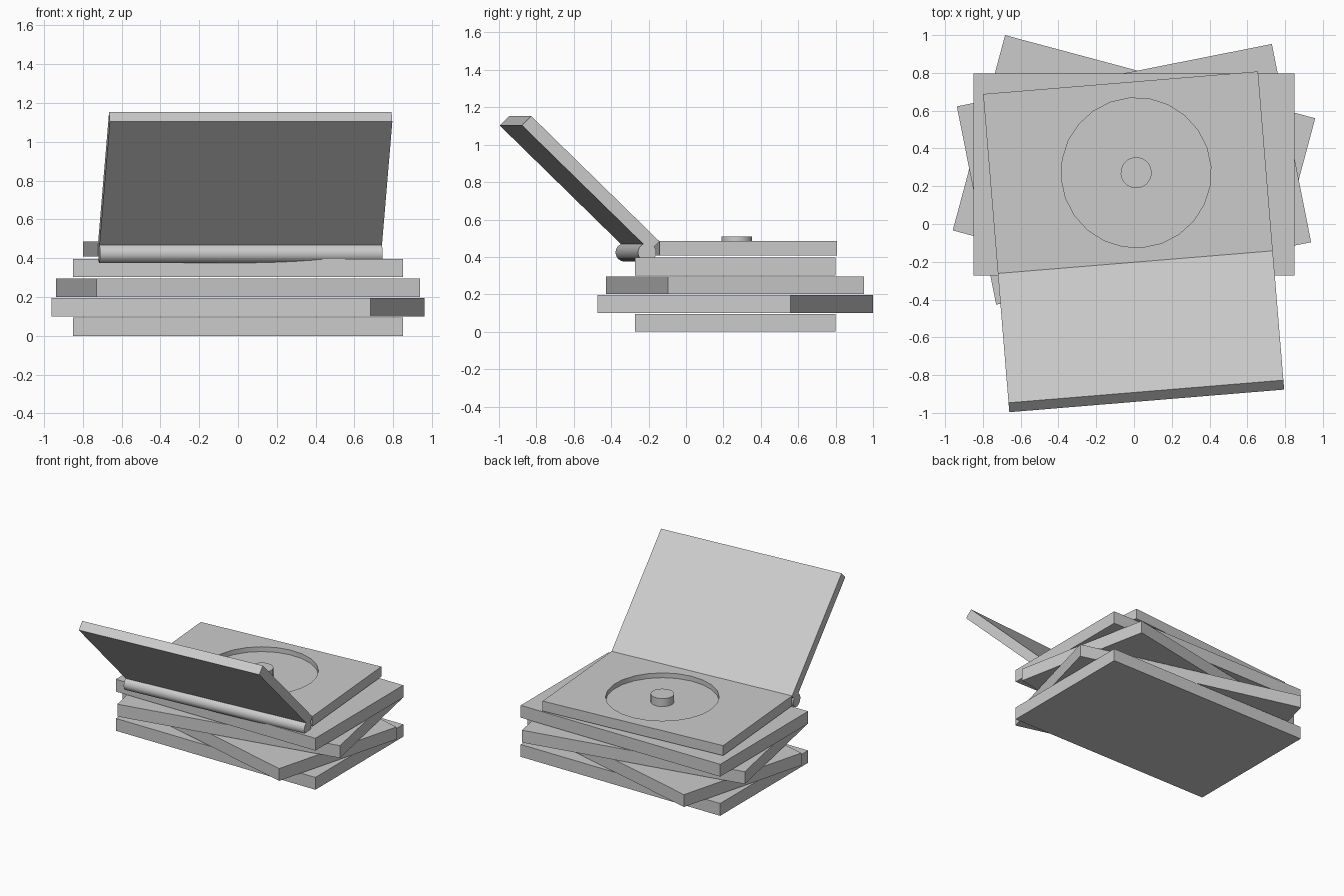
import bpy, bmesh
from math import radians, pi
from mathutils import Matrix, Vector

if "Cube" in bpy.data.objects:
    bpy.data.objects.remove(bpy.data.objects["Cube"])

PLAYER = Matrix.Translation((-0.032, 0.273, 0)) @ Matrix.Rotation(radians(4.7), 4, 'Z')
W, D = 1.46, 0.953            # player width and depth
FRONT = -D / 2                # hinge edge, in player space


def finish(name, bm, matrix):
    bmesh.ops.recalc_face_normals(bm, faces=bm.faces)
    mesh = bpy.data.meshes.new(name)
    bm.to_mesh(mesh)
    bm.free()
    ob = bpy.data.objects.new(name, mesh)
    bpy.context.collection.objects.link(ob)
    ob.matrix_world = matrix
    return ob


def box(name, w, d, z0, z1, matrix):
    bm = bmesh.new()
    bmesh.ops.create_cube(bm, size=1)
    bmesh.ops.scale(bm, vec=(w, d, z1 - z0), verts=bm.verts)
    bmesh.ops.translate(bm, vec=(0, 0, (z0 + z1) / 2), verts=bm.verts)
    return finish(name, bm, matrix)


def cylinder(name, r, length, sides, matrix):
    bm = bmesh.new()
    bmesh.ops.create_cone(bm, cap_ends=True, segments=sides, radius1=r, radius2=r, depth=length)
    ob = finish(name, bm, matrix)
    for o in bpy.context.selected_objects:
        o.select_set(False)
    ob.select_set(True)
    bpy.context.view_layer.objects.active = ob
    bpy.ops.object.shade_smooth_by_angle(angle=radians(30))
    return ob


# Stack of four twisted disc cases
for i, angle in enumerate((0, -15, 11.2, 0)):
    turn = Matrix.Translation((0, 0.263, 0)) @ Matrix.Rotation(radians(angle), 4, 'Z')
    box(f"disc_case_{i + 1}", 1.70, 1.07, i * 0.1006, i * 0.1006 + 0.095, turn)

# Open case tray with a round recess
tray = box("open_case_tray", W, D, 0.408, 0.485, PLAYER)
hub = PLAYER @ Matrix.Translation((0.043, -0.005, 0))
cutter = cylinder("recess_cutter", 0.397, 0.2, 24, hub @ Matrix.Translation((0, 0, 0.548)))
cutter.hide_render = True
cutter.hide_viewport = True
cut = tray.modifiers.new("recess", 'BOOLEAN')
cut.operation = 'DIFFERENCE'
cut.solver = 'EXACT'
cut.object = cutter

# Hub that holds the disc
cylinder("disc_hub", 0.082, 0.065, 24, hub @ Matrix.Translation((0, 0, 0.4775)))

# Open lid: side profile extruded across the width
profile = [(FRONT, 0.483), (FRONT - 0.687, 1.153), (FRONT - 0.737, 1.103), (FRONT - 0.05, 0.433)]
bm = bmesh.new()
face = bm.faces.new([bm.verts.new((-W / 2, y, z)) for y, z in profile])
new = bmesh.ops.extrude_face_region(bm, geom=[face])["geom"]
bmesh.ops.translate(bm, vec=(W, 0, 0), verts=[v for v in new if isinstance(v, bmesh.types.BMVert)])
finish("open_case_lid", bm, PLAYER)

# Hinge barrel
cylinder("hinge", 0.049, W, 32, PLAYER @ Matrix.Translation((0, FRONT - 0.066, 0.424)) @ Matrix.Rotation(pi / 2, 4, 'Y'))
